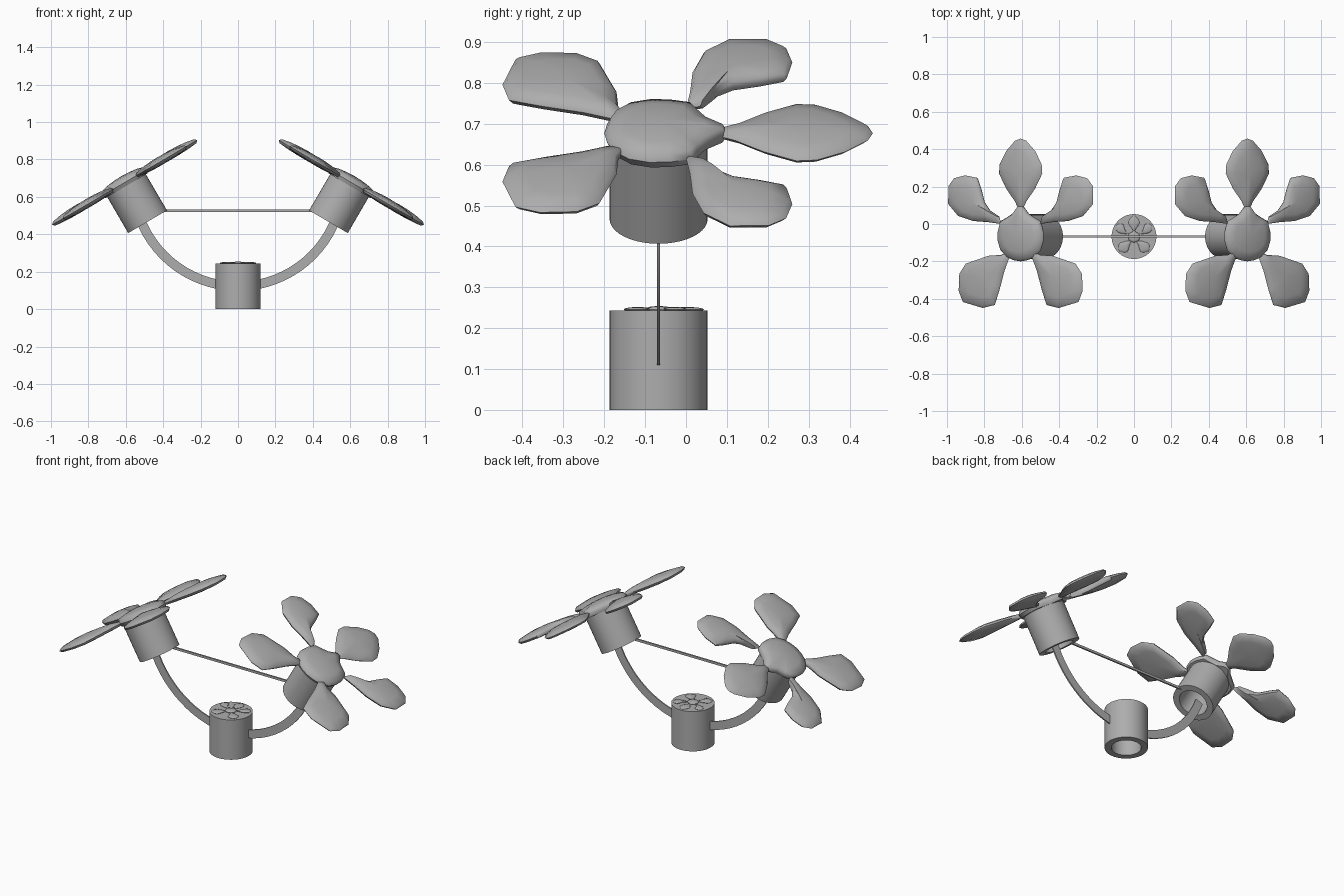
import bpy, bmesh, math
from mathutils import Matrix, Vector

if "Cube" in bpy.data.objects:
    bpy.data.objects.remove(bpy.data.objects["Cube"])

grey = bpy.data.materials.new("plain grey")
grey.diffuse_color = (0.42, 0.42, 0.42, 1)
grey.use_nodes = True
grey.node_tree.nodes["Principled BSDF"].inputs["Base Color"].default_value = grey.diffuse_color

CUP_Y = -0.067      # common depth of cups, ribbon and rod
CUP_H = 0.243


def finish(bm, name, matrix=Matrix(), angle=40):
    bm.transform(matrix)
    bmesh.ops.remove_doubles(bm, verts=bm.verts, dist=1e-5)
    bmesh.ops.recalc_face_normals(bm, faces=bm.faces)
    mesh = bpy.data.meshes.new(name)
    bm.to_mesh(mesh)
    bm.free()
    mesh.materials.append(grey)
    obj = bpy.data.objects.new(name, mesh)
    bpy.context.collection.objects.link(obj)
    bpy.ops.object.select_all(action='DESELECT')
    obj.select_set(True)
    bpy.context.view_layer.objects.active = obj
    bpy.ops.object.shade_smooth_by_angle(angle=math.radians(angle))
    return obj


def bridge(bm, a, b):
    n = len(a)
    for i in range(n):
        j = (i + 1) % n
        bm.faces.new((a[i], a[j], b[j], b[i]))


def puff(name, outline, matrix, edge, top, bottom):
    """Pillow-shaped solid over a flat outline."""
    bm = bmesh.new()
    c = sum((Vector(p) for p in outline), Vector((0, 0))) / len(outline)

    def ring(t, h):
        return [bm.verts.new((c.x + (x - c.x) * t, c.y + (y - c.y) * t, h))
                for x, y in outline]

    levels = [(0.3, -edge - bottom * 0.91), (0.65, -edge - bottom * 0.58),
              (0.93, -edge), (1.0, 0.0), (0.93, edge),
              (0.65, edge + top * 0.58), (0.3, edge + top * 0.91)]
    rings = [ring(t, h) for t, h in levels]
    for a, b in zip(rings, rings[1:]):
        bridge(bm, a, b)
    for loop, h in ((rings[0], -edge - bottom), (rings[-1], edge + top)):
        tip = bm.verts.new((c.x, c.y, h))
        for i in range(len(loop)):
            bm.faces.new((loop[i], loop[(i + 1) % len(loop)], tip))
    return finish(bm, name, matrix, 50)


# Half outlines are mirrored where the shape is symmetric
def mirrored(half):
    return half + [(-x, y) for x, y in reversed(half) if abs(x) > 1e-6]


BACK = mirrored([(0.012, 0.075), (0.035, 0.12), (0.09, 0.19), (0.134, 0.27),
                 (0.13, 0.32), (0.09, 0.39), (0.035, 0.445), (0, 0.457)])
SIDE = [(0.12, 0.0), (0.13, 0.035), (0.185, 0.065), (0.224, 0.115),
        (0.245, 0.187), (0.268, 0.247), (0.344, 0.26), (0.412, 0.245),
        (0.447, 0.203), (0.449, 0.107), (0.387, 0.043), (0.294, 0.016), (0.2, 0.01)]
FRONT = [(0.085, -0.15), (0.12, -0.165), (0.2, -0.17), (0.34, -0.212),
         (0.38, -0.267), (0.384, -0.358), (0.358, -0.417), (0.235, -0.449),
         (0.16, -0.433), (0.13, -0.35), (0.1, -0.25), (0.07, -0.18)]
DISC = mirrored([(0.012, 0.1), (0.05, 0.055), (0.095, 0.03), (0.125, 0.015),
                 (0.14, -0.04), (0.141, -0.09), (0.125, -0.14), (0.085, -0.178),
                 (0.045, -0.193), (0, -0.2)])


def flower(tag, matrix):
    puff(tag + "_flower_centre", DISC, matrix, 0.02, 0.018, 0.0)
    puff(tag + "_back_petal", BACK, matrix, 0.01, 0.018, 0.008)
    for label, shape in (("side", SIDE), ("front", FRONT)):
        for end, s in (("right", 1), ("left", -1)):
            puff(f"{tag}_{label}_petal_{end}", [(x * s, y) for x, y in shape],
                 matrix, 0.012, 0.016, 0.008)


def cup(name, matrix):
    """Hollow cup, open below, top face at local z = 0."""
    bm = bmesh.new()
    profile = [(0.12, 0), (0.12, -CUP_H), (0.083, -CUP_H), (0.083, -0.05)]
    n = 40
    rings = [[bm.verts.new((r * math.cos(2 * math.pi * i / n),
                            CUP_Y + r * math.sin(2 * math.pi * i / n), z))
              for i in range(n)] for r, z in profile]
    for a, b in zip(rings, rings[1:]):
        bridge(bm, a, b)
    bm.faces.new(rings[0])
    bm.faces.new(rings[-1])
    return finish(bm, name, matrix)


# Base cup with a small flower on top
cup("base_cup", Matrix.Translation((0, 0, CUP_H)))
flower("small", Matrix.Translation((0, -0.055, CUP_H + 0.003)) @ Matrix.Scale(0.217, 4))

# Two tilted heads and their curved flat ribbons
for side, s in (("right", 1), ("left", -1)):
    head = Matrix.Translation((0.606 * s, 0, 0.677)) @ Matrix.Rotation(math.radians(30.3 * s), 4, 'Y')
    cup(side + "_cup", head)
    flower(side, head)

    bm = bmesh.new()
    steps = 12
    sections = []
    for i in range(steps + 1):
        a = 0.19 + (1.22 - 0.19) * i / steps
        sections.append([bm.verts.new((s * r * math.sin(a), CUP_Y + d, 0.682 - r * math.cos(a)))
                         for r, d in ((0.535, -0.004), (0.585, -0.004),
                                      (0.585, 0.004), (0.535, 0.004))])
    for a, b in zip(sections, sections[1:]):
        bridge(bm, a, b)
    bm.faces.new(sections[0])
    bm.faces.new(sections[-1])
    finish(bm, side + "_ribbon")

# Thin cross rod joining the heads
bm = bmesh.new()
bmesh.ops.create_cube(bm, size=1)
finish(bm, "cross_rod", Matrix.Translation((0, CUP_Y, 0.525))
       @ Matrix.Diagonal((0.79, 0.009, 0.014, 1)))
